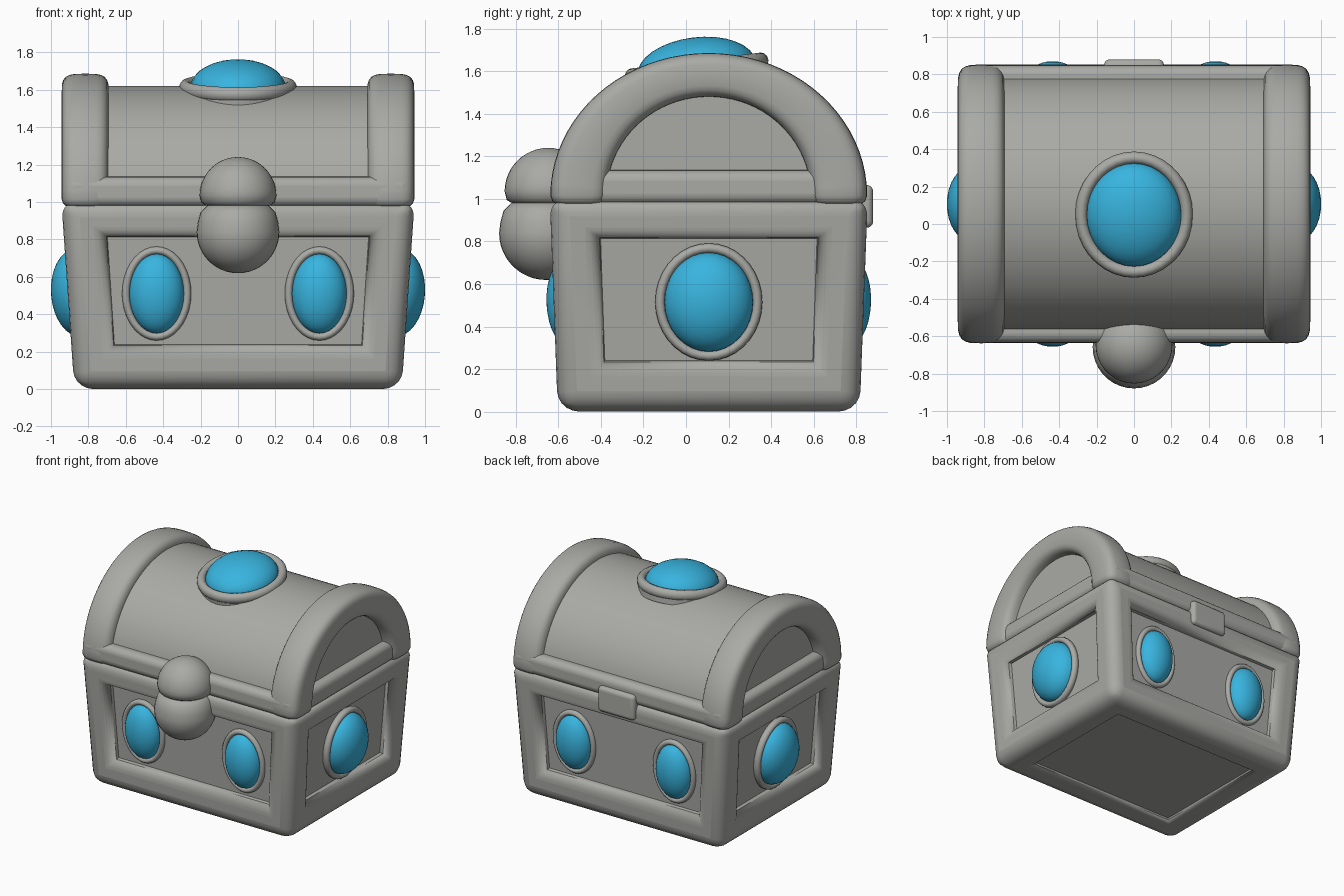
import bpy, bmesh
from math import sin, cos, pi, radians, copysign
from mathutils import Matrix, Vector

cube = bpy.data.objects.get("Cube")
if cube:
    bpy.data.objects.remove(cube, do_unlink=True)

MID_Y = 0.107


def material(name, colour):
    m = bpy.data.materials.new(name)
    m.use_nodes = True
    m.diffuse_color = colour
    m.node_tree.nodes["Principled BSDF"].inputs["Base Color"].default_value = colour
    return m


GREY = material("stone grey", (0.40, 0.40, 0.38, 1))
BLUE = material("gem blue", (0.04, 0.46, 0.74, 1))


def finish(name, bm, mat, bevel=0, by_weight=False, angle=40):
    bmesh.ops.recalc_face_normals(bm, faces=bm.faces[:])
    mesh = bpy.data.meshes.new(name)
    bm.to_mesh(mesh)
    bm.free()
    ob = bpy.data.objects.new(name, mesh)
    bpy.context.collection.objects.link(ob)
    mesh.materials.append(mat)
    if bevel:
        mod = ob.modifiers.new("rounding", 'BEVEL')
        mod.width, mod.segments = bevel, 5
        mod.limit_method = 'WEIGHT' if by_weight else 'ANGLE'
    bpy.ops.object.select_all(action='DESELECT')
    ob.select_set(True)
    bpy.context.view_layer.objects.active = ob
    bpy.ops.object.shade_smooth_by_angle(angle=radians(angle))


def box(name, size, loc, bevel):
    bm = bmesh.new()
    bmesh.ops.create_cube(bm, size=1, matrix=Matrix.Translation(loc) @ Matrix.Diagonal((*size, 1)))
    finish(name, bm, GREY, bevel)


def bridge_rings(bm, rings, closed):
    n = len(rings[0])
    count = len(rings) if closed else len(rings) - 1
    for i in range(count):
        a, b = rings[i], rings[(i + 1) % len(rings)]
        for j in range(n):
            k = (j + 1) % n
            bm.faces.new((a[j], a[k], b[k], b[j]))
    if not closed:
        bm.faces.new(rings[0])
        bm.faces.new(rings[-1])


# Chest base: tapered block with sunken panels and rounded frame bars
bm = bmesh.new()
bmesh.ops.create_cube(bm, size=2)
for v in bm.verts:
    top = v.co.z > 0
    v.co.x *= 0.945 if top else 0.875
    v.co.y = MID_Y + v.co.y * (0.748 if top else 0.71)
    v.co.z = 0.985 if top else 0
weight = bm.edges.layers.float.new("bevel_weight_edge")
for e in bm.edges:
    e[weight] = 0.45 if all(v.co.z > 0.9 for v in e.verts) else 1
bm.normal_update()
panels = [f for f in bm.faces if f.normal.z < 0.5]
for f in panels:
    is_floor = f.normal.z < -0.5
    depth = 0.03 if is_floor else 0.075
    bmesh.ops.inset_individual(bm, faces=[f], thickness=0.215, use_even_offset=True)
    if not is_floor:
        for v in f.verts:
            v.co.z = 0.825 if v.co.z > 0.5 else 0.22
    rim = f.edges[:]
    bm.normal_update()
    bmesh.ops.inset_individual(bm, faces=[f], thickness=0.015, depth=-depth,
                               use_even_offset=True)
    for e in rim:
        e[weight] = depth * 7
    for v in f.verts:
        for e in v.link_edges:
            e[weight] = 0
finish("chest_base", bm, GREY, 0.1, True)

# Lid: lower rail and barrel
box("lid_rail", (1.84, 1.48, 0.16), (0, MID_Y, 1.055), 0.05)
bm = bmesh.new()
steps = 40
arc = [pi * i / steps for i in range(steps + 1)]
rings = [[bm.verts.new((x, MID_Y - 0.685 * cos(a), 1 + 0.62 * sin(a))) for a in arc]
         for x in (-0.855, 0.855)]
bridge_rings(bm, rings, False)
finish("lid_barrel", bm, GREY)


# Rounded arch at each end of the lid, its feet tucked in at the seam
def power(v):
    return copysign(abs(v) ** 0.55, v)


FOOT = [(-0.025, 0.78), (-0.01, 0.93), (0.015, 1)]
stations = ([(0, drop, s) for drop, s in FOOT] + [(a, 0.015 * (1 - sin(a)), 1) for a in arc[1:-1]]
            + [(pi, drop, s) for drop, s in reversed(FOOT)])
for side, label in ((1, "left"), (-1, "right")):
    bm = bmesh.new()
    rings = []
    for a, lift, s in stations:
        ring = []
        for j in range(24):
            t = 2 * pi * j / 24
            across, out = s * power(cos(t)), s * power(sin(t))
            ring.append(bm.verts.new((side * (0.817 + 0.126 * across),
                                      MID_Y - (0.612 + 0.133 * out) * cos(a),
                                      1 + lift + (0.583 + 0.103 * out) * sin(a))))
        rings.append(ring)
    bridge_rings(bm, rings, False)
    finish(label + "_lid_arch", bm, GREY)


# Clasp: two rounded knobs turned from profiles
def lathe(name, profile, y):
    bm = bmesh.new()
    verts = [bm.verts.new((r, 0, z)) for r, z in profile]
    edges = [bm.edges.new(p) for p in zip(verts, verts[1:])]
    bmesh.ops.spin(bm, geom=verts + edges, cent=(0, 0, 0), axis=(0, 0, 1),
                   angle=2 * pi, steps=36)
    bmesh.ops.remove_doubles(bm, verts=bm.verts[:], dist=0.0005)
    bmesh.ops.translate(bm, verts=bm.verts[:], vec=(0, y, 0))
    finish(name, bm, GREY, angle=60)


quarter = [pi / 2 * i / 12 for i in range(13)]
lathe("upper_clasp", [(0, 0.98), (0.17, 0.98), (0.195, 0.995)]
      + [(0.205 * cos(a), 1.035 + 0.205 * sin(a)) for a in quarter], -0.648)
lathe("lower_clasp", [(0, 0.985), (0.16, 0.985), (0.2, 0.945), (0.215, 0.89)]
      + [(0.221 * cos(a), 0.84 - 0.221 * sin(a)) for a in quarter], -0.658)

# Hinge plate at the back
box("hinge_plate", (0.32, 0.08, 0.2), (0, 0.84, 0.965), 0.03)


# Gems, each with a raised ring and a backing
def gem(name, loc, turn, rx, ry, bulge, rim):
    place = Matrix.Translation(loc) @ turn
    bm = bmesh.new()
    bmesh.ops.create_uvsphere(bm, u_segments=32, v_segments=16, radius=1,
                              matrix=place @ Matrix.Diagonal((rx, ry, bulge, 1)))
    finish(name, bm, BLUE)
    bm = bmesh.new()
    rings = []
    for i in range(36):
        a = 2 * pi * i / 36
        ring = []
        for j in range(12):
            t = 2 * pi * j / 12
            grow = rim * (0.45 + 0.55 * cos(t))
            ring.append(bm.verts.new(place @ Vector(((rx + grow) * cos(a), (ry + grow) * sin(a),
                                                     rim * 0.65 * sin(t)))))
        rings.append(ring)
    bridge_rings(bm, rings, True)
    finish(name + "_ring", bm, GREY)
    bm = bmesh.new()
    shape = Matrix.Translation((0, 0, -0.035)) @ Matrix.Diagonal((rx + rim * 0.8, ry + rim * 0.8, 0.07, 1))
    bmesh.ops.create_cone(bm, cap_ends=True, segments=36, radius1=1, radius2=1, depth=1,
                          matrix=place @ shape)
    finish(name + "_backing", bm, GREY)


def tilt(degrees, axis):
    return Matrix.Rotation(radians(degrees), 4, axis)


for side, label in ((1, "left"), (-1, "right")):
    gem("front_" + label + "_gem", (side * 0.435, MID_Y - 0.655, 0.51),
        tilt(93, 'X'), 0.147, 0.214, 0.108, 0.038)
    gem("back_" + label + "_gem", (side * 0.435, MID_Y + 0.655, 0.51),
        tilt(-93, 'X'), 0.147, 0.214, 0.108, 0.038)
    gem(label + "_side_gem", (side * 0.855, MID_Y, 0.515),
        tilt(side * 94, 'Y'), 0.235, 0.21, 0.145, 0.042)
gem("lid_gem", (0, 0.05, 1.612), tilt(7, 'X'), 0.255, 0.28, 0.148, 0.06)
